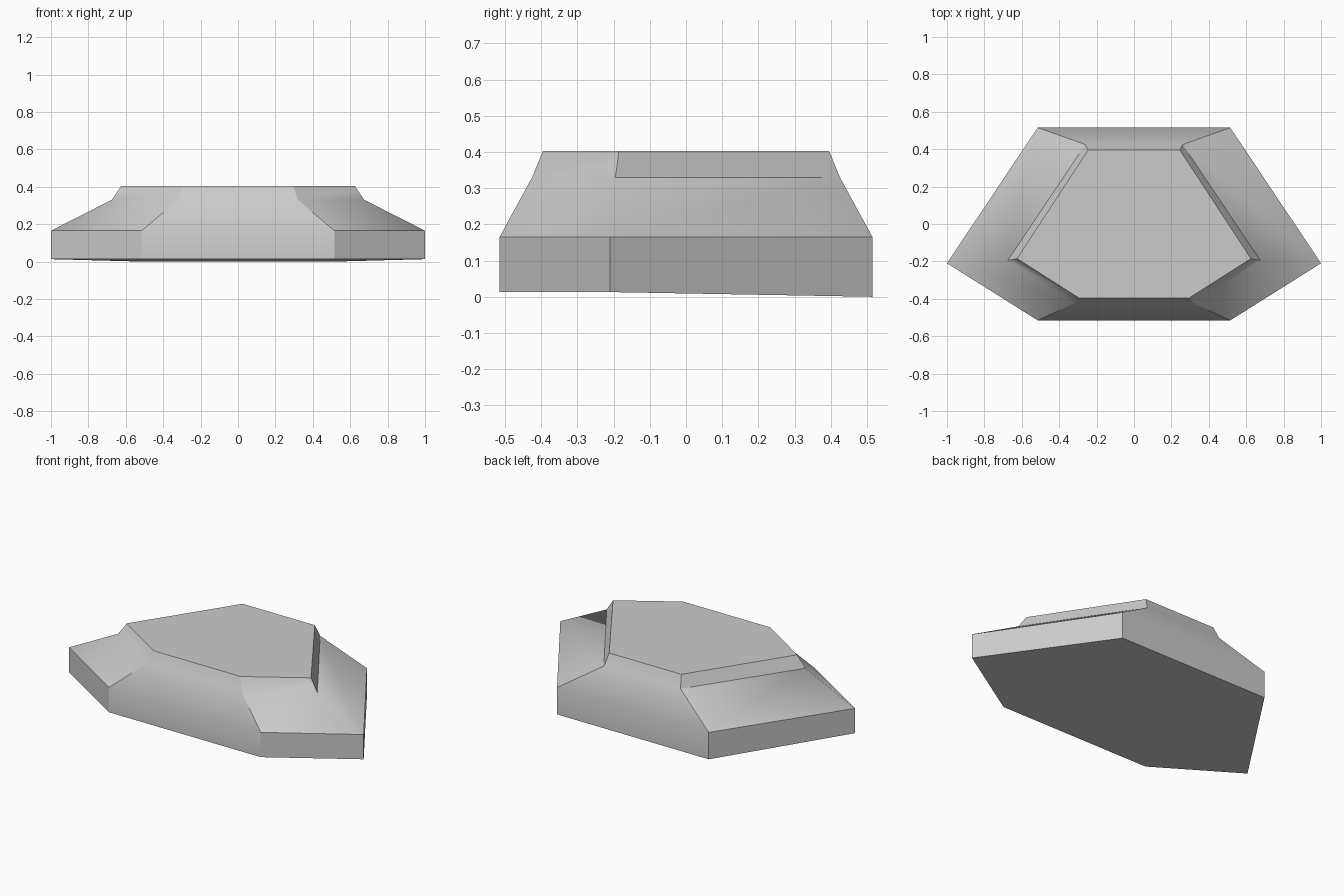
import bpy
import bmesh
import math

cube = bpy.data.objects.get("Cube")
if cube:
    bpy.data.objects.remove(cube, do_unlink=True)

# Plain grey material
grey = bpy.data.materials.new("light grey")
grey.use_nodes = True
colour = (0.6, 0.6, 0.6, 1)
grey.diffuse_color = colour
grey.node_tree.nodes["Principled BSDF"].inputs["Base Color"].default_value = colour

# Each level: (half width, y, z) of the front, side and back corners
levels = [
    [(0.515, -0.515, 0.013), (1, -0.21, 0.013), (0.515, 0.515, 0)],
    [(0.515, -0.515, 0.165), (1, -0.21, 0.165), (0.515, 0.515, 0.165)],
    [(0.32, -0.425, 0.33), (0.675, -0.195, 0.33), (0.26, 0.425, 0.33)],
    [(0.295, -0.395, 0.403), (0.625, -0.185, 0.403), (0.245, 0.395, 0.403)],
]

bm = bmesh.new()


def hexagon(corners):
    """Mirror three right-hand corners into a six-sided ring."""
    right = [bm.verts.new(c) for c in corners]
    left = [bm.verts.new((-x, y, z)) for x, y, z in reversed(corners)]
    return right + left


rings = [hexagon(level) for level in levels]

# Walls and bevelled slopes between the levels
for low, high in zip(rings, rings[1:]):
    for i in range(6):
        j = (i + 1) % 6
        bm.faces.new((low[i], low[j], high[j], high[i]))

# Flat top, and underside folded along the widest line
bm.faces.new(rings[-1])
b = rings[0]
bm.faces.new((b[0], b[5], b[4], b[1]))
bm.faces.new((b[1], b[4], b[3], b[2]))
bmesh.ops.recalc_face_normals(bm, faces=bm.faces)

# Crisp edges, with the broad slopes blended around the side points
for face in bm.faces:
    face.smooth = True
for edge in bm.edges:
    edge.smooth = edge.calc_face_angle() < math.radians(30)
for i in (1, 4):
    bm.edges.get((rings[1][i], rings[2][i])).smooth = True

mesh = bpy.data.meshes.new("faceted_slab")
bm.to_mesh(mesh)
bm.free()
mesh.materials.append(grey)
slab = bpy.data.objects.new("faceted_slab", mesh)
bpy.context.collection.objects.link(slab)
